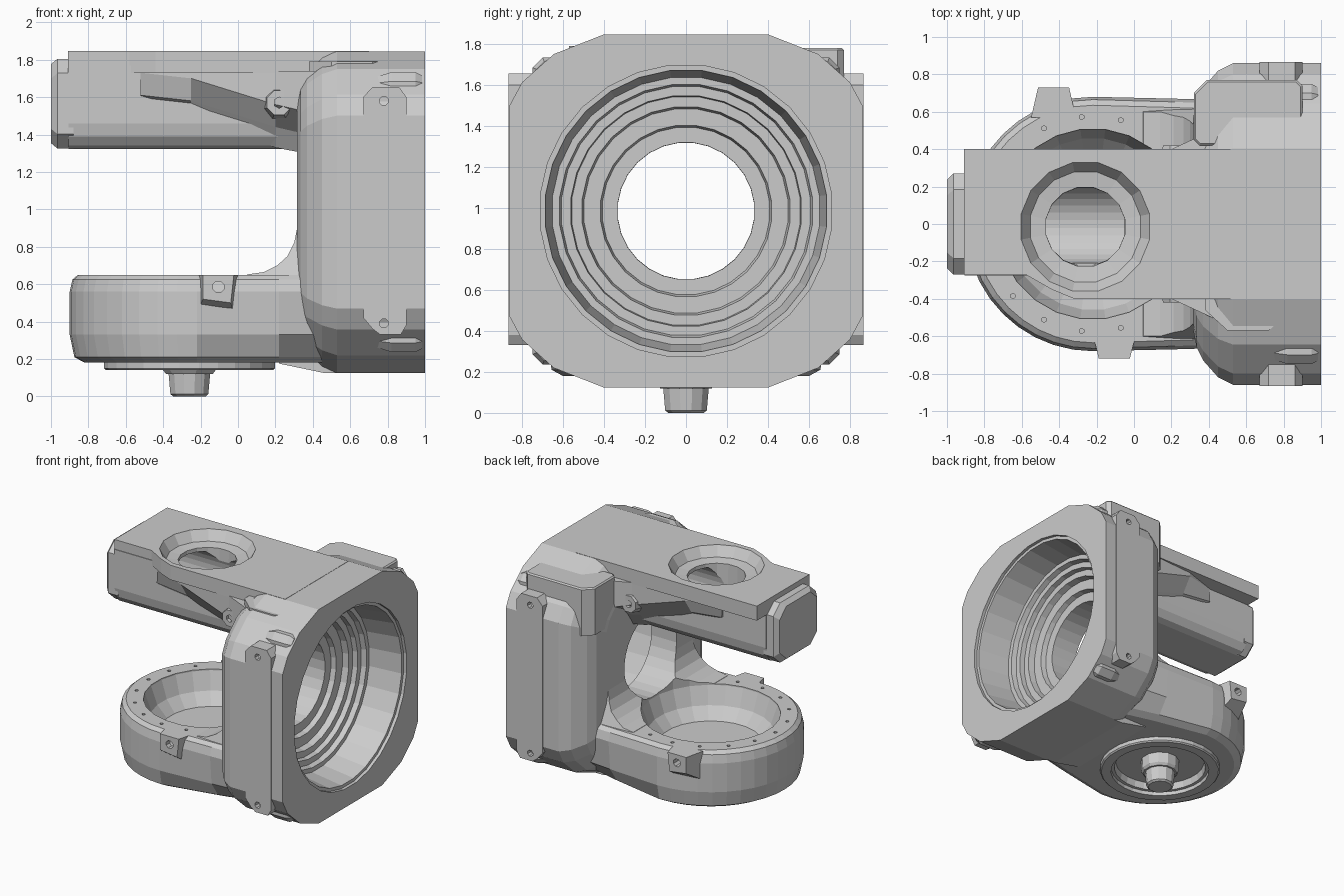
import bpy, bmesh
from math import sin, cos, pi, radians

if "Cube" in bpy.data.objects:
    bpy.data.objects.remove(bpy.data.objects["Cube"])

CZ = 0.985          # height of the main bore axis
AX = -0.26          # x of the vertical wrist axis


def loft(name, rings):
    """Skin a closed solid through rings with equal point counts."""
    bm = bmesh.new()
    vs = [[bm.verts.new(p) for p in r] for r in rings]
    n = len(vs[0])
    for a, b in zip(vs, vs[1:]):
        for i in range(n):
            bm.faces.new((a[i], a[(i + 1) % n], b[(i + 1) % n], b[i]))
    bm.faces.new(vs[0])
    bm.faces.new(vs[-1])
    bmesh.ops.recalc_face_normals(bm, faces=bm.faces)
    me = bpy.data.meshes.new(name)
    bm.to_mesh(me)
    bm.free()
    ob = bpy.data.objects.new(name, me)
    bpy.context.collection.objects.link(ob)
    return ob


def turned(name, axis, centre, profile, n=24):
    """Lathe shape: profile is (position along axis, radius) pairs."""
    rings = []
    for t, r in profile:
        ring = []
        for i in range(n):
            a = 2 * pi * (i + 0.5) / n
            u, v = centre[0] + r * cos(a), centre[1] + r * sin(a)
            ring.append({'X': (t, u, v), 'Y': (u, t, v), 'Z': (u, v, t)}[axis])
        rings.append(ring)
    return loft(name, rings)


def prism(name, axis, pts, lo, hi):
    """Extrude a 2D outline along an axis."""
    put = {'X': lambda u, v, t: (t, u, v), 'Y': lambda u, v, t: (u, t, v), 'Z': lambda u, v, t: (u, v, t)}[axis]
    return loft(name, [[put(u, v, t) for u, v in pts] for t in (lo, hi)])


def cut(ob, cutters):
    for c in cutters:
        m = ob.modifiers.new("Cut", 'BOOLEAN')
        m.operation, m.solver, m.object = 'DIFFERENCE', 'EXACT', c
        c.hide_render = True
        c.hide_viewport = True
        c.display_type = 'WIRE'


# --- cutters: stepped main bore, wrist bowl, underside recess, upper arm bores
bore = turned("bore_cutter", 'X', (0, CZ),
              [(1.1, .715), (.975, .715), (.975, .69), (.71, .655), (.71, .62), (.67, .61), (.67, .565),
               (.63, .56), (.63, .51), (.58, .50), (.58, .42), (.54, .41), (.54, .335), (-.1, .332)], 28)
bowl = turned("bowl_cutter", 'Z', (-.22, 0), [(1.0, .51), (.64, .51), (.50, .46), (.41, .38)], 24)
recess = turned("recess_cutter", 'Z', (AX, 0), [(.05, .38), (.17, .375), (.17, .35), (.225, .34)], 28)
well = turned("well_cutter", 'Z', (AX, -.015), [(1.9, .36), (1.845, .35), (1.77, .30), (1.76, .215), (1.55, .21)], 16)
tunnel = turned("tunnel_cutter", 'X', (0, 1.58), [(-.82, .212), (.28, .212)], 32)


# --- main housing: octagonal flange blending back to a rounded wall
def octo(x, hy, hz):
    q = [(hy, .6 * hz), (.93 * hy, .73 * hz), (.75 * hy, .89 * hz), (.47 * hy, hz)]
    half = q + [(-y, z) for y, z in reversed(q)]
    return [(x, y, CZ + z) for y, z in half + [(-y, -z) for y, z in half]]


housing = loft("main_housing", [octo(1, .86, .86), octo(.53, .86, .86), octo(.45, .82, .83),
                                octo(.37, .73, .77), octo(.335, .66, .72), octo(.315, .56, .64)])
cut(housing, [bore])


# --- lower arm: D-shaped shell lofted in height
def dring(z, r, yend):
    arc = [(-.22 + r * cos(a), r * sin(a), z) for a in (radians(90 + 180 * i / 20) for i in range(21))]
    return [(.56, yend, z), (.22, .5 * (yend + r), z)] + arc + [(.22, -.5 * (yend + r), z), (.56, -yend, z)]


lower = loft("lower_arm", [dring(.18, .60, .42), dring(.21, .655, .48), dring(.33, .68, .62),
                           dring(.56, .68, .66), dring(.625, .665, .64), dring(.65, .635, .61)])
cut(lower, [bowl, recess, bore])

# curved web between lower arm and housing wall
web = [(.0, .58, .62), (.05, .652, .60), (.14, .665, .6), (.21, .70, .58), (.265, .75, .57), (.30, .82, .55),
       (.32, .92, .53), (.45, .95, .53), (.45, .58, .66)]
fillet = loft("lower_web", [[(x, s * w, z) for x, z, w in web] for s in (-1, 1)])
cut(fillet, [bowl, bore])

# sloped skirt under the neck
skirt = prism("neck_skirt", 'Y', [(.22, .175), (.46, .125), (.6, .125), (.6, .26), (.22, .26)], -.40, .40)
cut(skirt, [bore, recess])

# bearing ring and drive pin below the lower arm
ring = turned("bearing_ring", 'Z', (AX, 0), [(.14, .45), (.15, .46), (.22, .46)], 28)
cut(ring, [recess])
turned("drive_pin", 'Z', (AX, 0), [(0, .09), (.012, .105), (.12, .115), (.12, .13), (.14, .145), (.3, .15)], 12)

# --- upper arm: top slab over a round-bottomed beam
plan = [(-.91, -.27), (-.58, -.27), (-.44, -.35), (-.32, -.4), (.7, -.4), (.7, .4), (-.91, .4)]
slab = prism("upper_arm_slab", 'Z', plan, 1.73, 1.847)
section = [(-.275, 1.77), (-.275, 1.46), (-.26, 1.39), (-.22, 1.34), (-.17, 1.322),
           (.17, 1.322), (.22, 1.34), (.26, 1.39), (.275, 1.46), (.275, 1.77)]
beam = prism("upper_arm_beam", 'X', section, -.905, .5)
cut(slab, [well, bore])
cut(beam, [well, tunnel, bore])

# flare under the slab widening toward the housing, with a screw boss on each side
for s, side in ((-1, "front"), (1, "rear")):
    flare = loft("arm_flare_" + side,
                 [[(x, s * y, z) for y, z in ((.22, 1.74), (w, 1.74), (w, c), (.29, c - .12), (.22, b))]
                  for x, w, c, b in ((-.52, .28, 1.73, 1.60), (-.25, .37, 1.70, 1.52),
                                     (.2, .40, 1.56, 1.33), (.46, .52, 1.5, 1.28))])
    cut(flare, [bore, tunnel, well])
    boss = turned("arm_boss_" + side, 'Y', (.22, 1.57), [(s * .25, .11), (s * .42, .07)], 8)
    hole = turned("arm_boss_hole_cutter_" + side, 'Y', (.22, 1.57), [(s * .36, .03), (s * .5, .03)], 6)
    cut(boss, [tunnel, hole])


# end cover on the upper arm
def cover(x, h, c):
    p = [(h, c), (c, h), (-c, h), (-h, c), (-h, -c), (-c, -h), (c, -h), (h, -c)]
    return [(x, y * 1.08, 1.565 + z * .96) for y, z in p]


loft("end_cover", [cover(-.88, .25, .17), cover(-.965, .25, .17), cover(-1, .22, .14)])

# --- side plates and corner lugs on the flange
tower = [(.67, .42), (.72, .36), (.76, .33), (.87, .33), (.90, .38), (.90, 1.60), (.86, 1.655), (.72, 1.655), (.67, 1.60)]
for s, side in ((-1, "front"), (1, "rear")):
    plate = prism("side_plate_" + side, 'Y', tower, s * .72, s * .865)
    holes = [turned("plate_hole_cutter_%s_%d" % (side, i), 'Y', (.78, z), [(s * .82, .025), (s * .95, .025)], 8)
             for i, z in enumerate((.39, 1.58))]
    cut(plate, [bore] + holes)
    for t, level in ((-1, "low"), (1, "high")):
        lug = turned("corner_lug_%s_%s" % (side, level), 'X', (s * .665, CZ + t * .665),
                     [(.70, .05), (.82, .09), (.95, .09), (.985, .07)], 8)
        screw = turned("lug_hole_cutter_%s_%s" % (side, level), 'X', (s * .68, CZ + t * .68),
                       [(.9, .035), (1.05, .035)], 6)
        cut(lug, [bore, screw])

# mounting pads on the shoulders; the rear one runs down into a squared corner
pad_rear = loft("shoulder_pad_rear", [[(x, y, z) for x, y in (
    (.32, .45), (.35, .42), (.87, .42), (.90, .45), (.90, .74), (.87, .77), (.39, .77), (.32, .70))]
    for z in (1.40, 1.77)] + [[(x, y, 1.78) for x, y in (
        (.33, .455), (.355, .43), (.865, .43), (.89, .455), (.89, .735), (.865, .76), (.395, .76), (.33, .695))]])
pad_front = prism("shoulder_pad_front", 'Z', [(.38, -.32), (.55, -.22), (.60, -.19), (.78, -.19), (.83, -.30),
                                              (.80, -.50), (.72, -.57), (.50, -.57), (.38, -.46)], 1.58, 1.79)
for p in (pad_rear, pad_front):
    cut(p, [bore])

# --- cable lugs on the lower arm rim
for name, x, s, reach in (("front", -.105, -1, .72), ("rear", -.43, 1, .73)):
    lug = loft("rim_lug_" + name, [[(x + u, s * y, z) for u, z in ((-w, .52 - b), (w * .8, .50 - b), (w, .65), (-w, .65))]
                                   for y, w, b in ((.57, .12, .10), (reach, .083, 0))])
    hole = turned("rim_lug_hole_cutter_" + name, 'Y', (x, .585), [(s * .66, .032), (s * .8, .032)], 8)
    cut(lug, [hole])

# small screw holes in the bowl rim
for i in range(11):
    a = radians(75 + 21 * i)
    x, y = -.22 + .575 * cos(a), .575 * sin(a)
    cut(lower, [turned("rim_hole_cutter_%d" % i, 'Z', (x, y), [(.60, .014), (.7, .014)], 6)])
